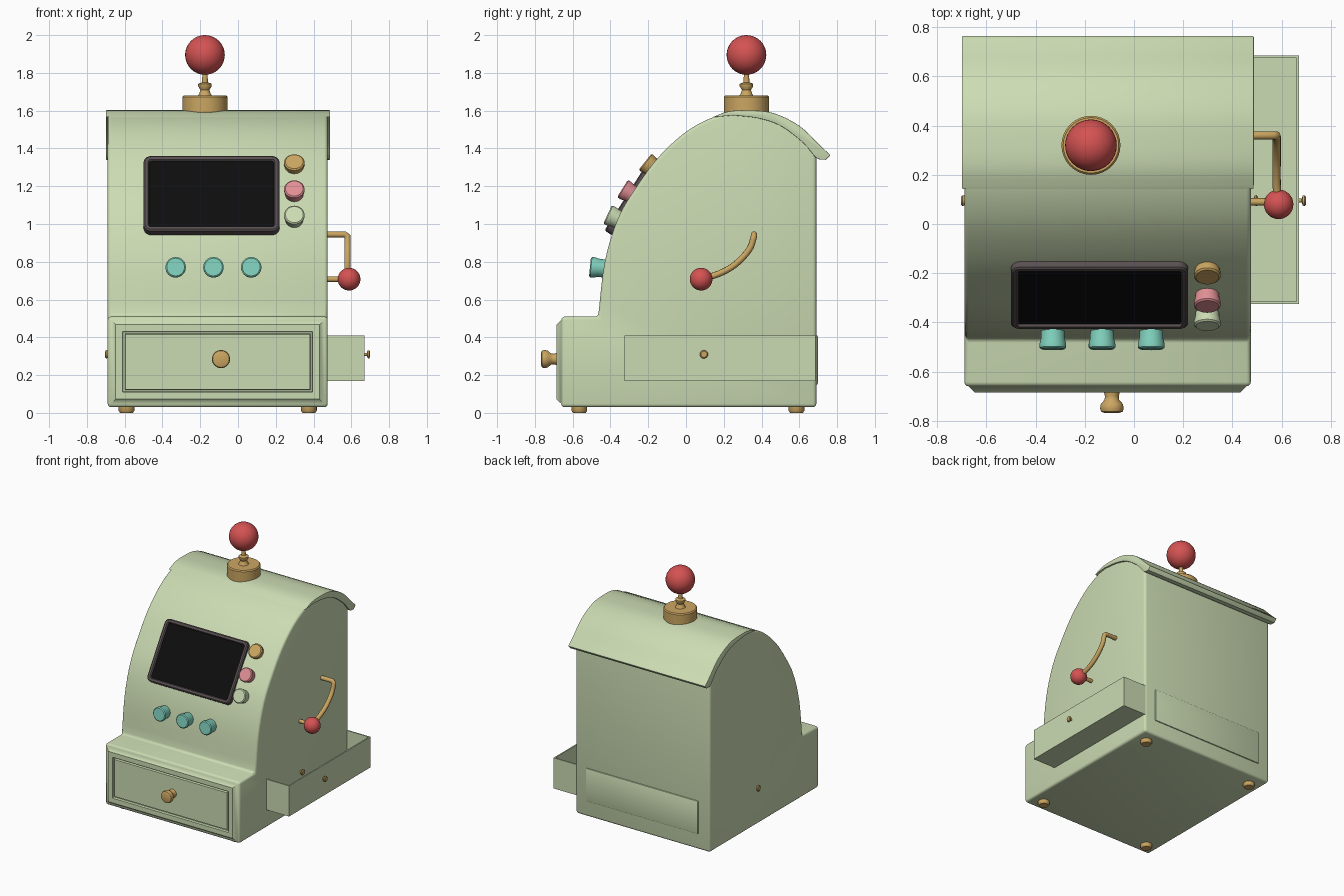
import bpy, bmesh, math
from mathutils import Vector, Matrix

if "Cube" in bpy.data.objects:
    bpy.data.objects.remove(bpy.data.objects["Cube"], do_unlink=True)


def material(name, rgb):
    m = bpy.data.materials.new(name)
    m.use_nodes = True
    m.diffuse_color = (*rgb, 1)
    m.node_tree.nodes["Principled BSDF"].inputs["Base Color"].default_value = (*rgb, 1)
    return m


GREEN = material("pale_green", (0.60, 0.71, 0.45))
GOLD = material("brass", (0.60, 0.38, 0.12))
RED = material("red", (0.66, 0.085, 0.085))
TEAL = material("teal", (0.22, 0.64, 0.51))
PINK = material("pink", (0.75, 0.28, 0.30))
TRIM = material("dark_trim", (0.10, 0.078, 0.082))
BLACK = material("screen_black", (0.004, 0.004, 0.004))


def finish(name, bm, mats, matrix=None, angle=35):
    bmesh.ops.recalc_face_normals(bm, faces=bm.faces)
    me = bpy.data.meshes.new(name)
    bm.to_mesh(me)
    bm.free()
    ob = bpy.data.objects.new(name, me)
    bpy.context.collection.objects.link(ob)
    for m in mats:
        me.materials.append(m)
    if matrix:
        ob.matrix_world = matrix
    bpy.ops.object.select_all(action='DESELECT')
    ob.select_set(True)
    bpy.context.view_layer.objects.active = ob
    bpy.ops.object.shade_smooth_by_angle(angle=math.radians(angle))
    return ob


def bevel_sharp(bm, width, segments=3, limit=40):
    bm.normal_update()
    edges = [e for e in bm.edges if e.calc_face_angle(0) > math.radians(limit)]
    bmesh.ops.bevel(bm, geom=edges, offset=width, segments=segments,
                    profile=0.5, affect='EDGES', clamp_overlap=True)
    bm.normal_update()


def smooth_path(points, steps=4):
    """Catmull-Rom curve through the points."""
    p = [Vector(q) for q in points]
    p = [2 * p[0] - p[1]] + p + [2 * p[-1] - p[-2]]
    out = []
    for a, b, c, d in zip(p, p[1:], p[2:], p[3:]):
        for i in range(steps):
            t = i / steps
            out.append(0.5 * (2 * b + (c - a) * t + (2 * a - 5 * b + 4 * c - d) * t * t
                              + (3 * b - a - 3 * c + d) * t ** 3))
    return out + [p[-2]]


def extrude_side(outline, x0, x1):
    """Solid from a (y, z) outline swept across x."""
    bm = bmesh.new()
    face = bm.faces.new([bm.verts.new((x0, y, z)) for y, z in outline])
    new = bmesh.ops.extrude_face_region(bm, geom=[face])["geom"]
    bmesh.ops.translate(bm, vec=(x1 - x0, 0, 0),
                        verts=[v for v in new if isinstance(v, bmesh.types.BMVert)])
    bmesh.ops.recalc_face_normals(bm, faces=bm.faces)
    return bm


def block(lo, hi):
    bm = bmesh.new()
    lo, hi = Vector(lo), Vector(hi)
    bmesh.ops.create_cube(bm, size=1, matrix=Matrix.Translation((lo + hi) / 2)
                          @ Matrix.Diagonal((*(hi - lo), 1)))
    return bm


def turned(name, profile, loc, axis, mat, sides=32):
    """Turned part from (radius, height) pairs along an axis."""
    bm = bmesh.new()
    rings = [[bm.verts.new((r * math.cos(2 * math.pi * i / sides),
                            r * math.sin(2 * math.pi * i / sides), h))
              for i in range(sides)] for r, h in profile]
    for a, b in zip(rings, rings[1:]):
        for i in range(sides):
            j = (i + 1) % sides
            bm.faces.new((a[i], a[j], b[j], b[i]))
    bm.faces.new(rings[0])
    bm.faces.new(rings[-1])
    rot = Vector(axis).to_track_quat('Z', 'Y').to_matrix().to_4x4()
    return finish(name, bm, [mat], Matrix.Translation(loc) @ rot)


def ball(name, loc, radius):
    bm = bmesh.new()
    bmesh.ops.create_uvsphere(bm, u_segments=32, v_segments=20, radius=radius)
    finish(name, bm, [RED], Matrix.Translation(loc))


def rod(name, points, radius):
    cu = bpy.data.curves.new(name, 'CURVE')
    cu.dimensions = '3D'
    cu.bevel_depth = radius
    cu.bevel_resolution = 3
    cu.use_fill_caps = True
    sp = cu.splines.new('POLY')
    sp.points.add(len(points) - 1)
    for q, p in zip(sp.points, points):
        q.co = (*p, 1)
    cu.materials.append(GOLD)
    bpy.context.collection.objects.link(bpy.data.objects.new(name, cu))


# Body: curved hood over a stepped base, with a framed drawer in the front
hood = smooth_path([(-0.465, 0.51), (-0.43, 0.80), (-0.36, 1.03), (-0.26, 1.20),
                    (-0.14, 1.36), (0.01, 1.495), (0.17, 1.575), (0.32, 1.60),
                    (0.46, 1.57), (0.58, 1.50), (0.69, 1.39)])
body = extrude_side([(-0.66, 0.03), (-0.66, 0.51)] + [tuple(v) for v in hood]
                    + [(0.69, 0.03)], -0.69, 0.475)
bevel_sharp(body, 0.018)
front = max((f for f in body.faces if f.normal.y < -0.99), key=lambda f: f.calc_area())
for thickness, depth in ((0.035, 0.025), (0.052, 0), (0.004, -0.018), (0.012, 0), (0.006, 0.014)):
    bmesh.ops.inset_region(body, faces=[front], thickness=thickness, depth=depth)
finish("body", body, [GREEN])

# Roof lip overhanging the back and slightly the sides
outer = smooth_path([(0.14, 1.565), (0.22, 1.595), (0.32, 1.602), (0.46, 1.588),
                     (0.60, 1.52), (0.71, 1.415), (0.765, 1.365)])
inner = smooth_path([(0.74, 1.34), (0.69, 1.35), (0.62, 1.43), (0.50, 1.52),
                     (0.38, 1.56), (0.25, 1.575)])
lip = extrude_side([tuple(v) for v in outer + inner], -0.70, 0.487)
bevel_sharp(lip, 0.01, 2, 60)
finish("roof_lip", lip, [GREEN])

# Rear panel
panel = block((-0.59, 0.68, 0.15), (0.38, 0.698, 0.41))
bevel_sharp(panel, 0.006, 2)
finish("rear_panel", panel, [GREEN])

# Open side tray
tray = block((0.46, -0.325, 0.17), (0.67, 0.685, 0.41))
tray.normal_update()
top = [f for f in tray.faces if f.normal.z > 0.9]
bmesh.ops.inset_region(tray, faces=top, thickness=0.014)
bmesh.ops.inset_region(tray, faces=top, thickness=0.0005, depth=-0.215)
finish("side_tray", tray, [GREEN])

# Small side knobs
stud = [(0.008, 0), (0.008, 0.014), (0.02, 0.018), (0.022, 0.026), (0.016, 0.031)]
for label, x, d in (("tray", 0.668, 1), ("inner", 0.473, 1), ("left", -0.672, -1)):
    turned(label + "_stud", stud, (x, 0.095, 0.31), (d, 0, 0), GOLD, 16)

# Drawer knob
turned("drawer_knob", [(0.036, 0), (0.028, 0.03), (0.03, 0.045), (0.045, 0.062),
                       (0.048, 0.08), (0.044, 0.093), (0.03, 0.098)],
       (-0.09, -0.67, 0.285), (0, -1, 0), GOLD)

# Feet
for side, x in (("right", -0.59), ("left", 0.375)):
    for end, y in (("front", -0.565), ("back", 0.585)):
        turned(f"{end}_{side}_foot", [(0.034, 0), (0.042, 0.012), (0.042, 0.04)],
               (x, y, 0), (0, 0, 1), GOLD, 20)

# Sloping display: rounded frame with a sunken dark screen
up = Vector((0, 0.25, 0.395)).normalized()
out = Vector((0, -up.z, up.y))
display = block((-0.36, -0.235, -0.02), (0.36, 0.235, 0.034))
corners = [e for e in display.edges if abs((e.verts[0].co - e.verts[1].co).z) > 0.01]
bmesh.ops.bevel(display, geom=corners, offset=0.04, segments=5, profile=0.5, affect='EDGES')
display.normal_update()
face = [f for f in display.faces if f.normal.z > 0.9]
for thickness, depth in ((0.008, 0.006), (0.016, 0), (0.006, -0.01)):
    bmesh.ops.inset_region(display, faces=face, thickness=thickness, depth=depth)
face[0].material_index = 1
frame = Matrix((Vector((1, 0, 0)), up, out)).transposed().to_4x4()
finish("display", display, [TRIM, BLACK], Matrix.Translation((-0.14, -0.272, 1.143)) @ frame)

# Buttons standing square to the hood
cap = [(0.046, -0.03), (0.049, 0.03), (0.054, 0.05), (0.054, 0.066), (0.047, 0.072)]
for label, y, z, axis, mat in (("brass", -0.16, 1.285, (0, -0.78, 0.62), GOLD),
                               ("pink", -0.275, 1.15, (0, -0.85, 0.53), PINK),
                               ("green", -0.35, 1.02, (0, -0.9, 0.42), GREEN)):
    turned(label + "_button", cap, (0.298, y, z), axis, mat)
for i in range(3):
    turned(f"teal_button_{i + 1}", cap, (-0.33 + 0.2 * i, -0.437, 0.765), (0, -1, 0.1), TEAL)

# Top lamp: round base, turned stem and red ball
turned("lamp_base", [(0.12, 1.53), (0.12, 1.672), (0.113, 1.68)], (-0.175, 0.32, 0), (0, 0, 1), GOLD)
turned("lamp_stem", [(0.04, 1.675), (0.03, 1.69), (0.024, 1.71), (0.036, 1.73), (0.036, 1.742),
                     (0.016, 1.75), (0.013, 1.80)], (-0.175, 0.32, 0), (0, 0, 1), GOLD, 20)
ball("lamp_ball", (-0.175, 0.32, 1.895), 0.105)

# Side crank
arc = smooth_path([(0.58, 0.36, 0.935), (0.58, 0.335, 0.865), (0.58, 0.26, 0.785),
                   (0.58, 0.17, 0.735), (0.585, 0.08, 0.71)])
rod("crank_arm", [(0.46, 0.36, 0.945), (0.565, 0.36, 0.945)] + arc, 0.017)
rod("crank_stop", [(0.46, 0.09, 0.708), (0.58, 0.09, 0.708)], 0.015)
ball("crank_ball", (0.588, 0.08, 0.708), 0.06)
